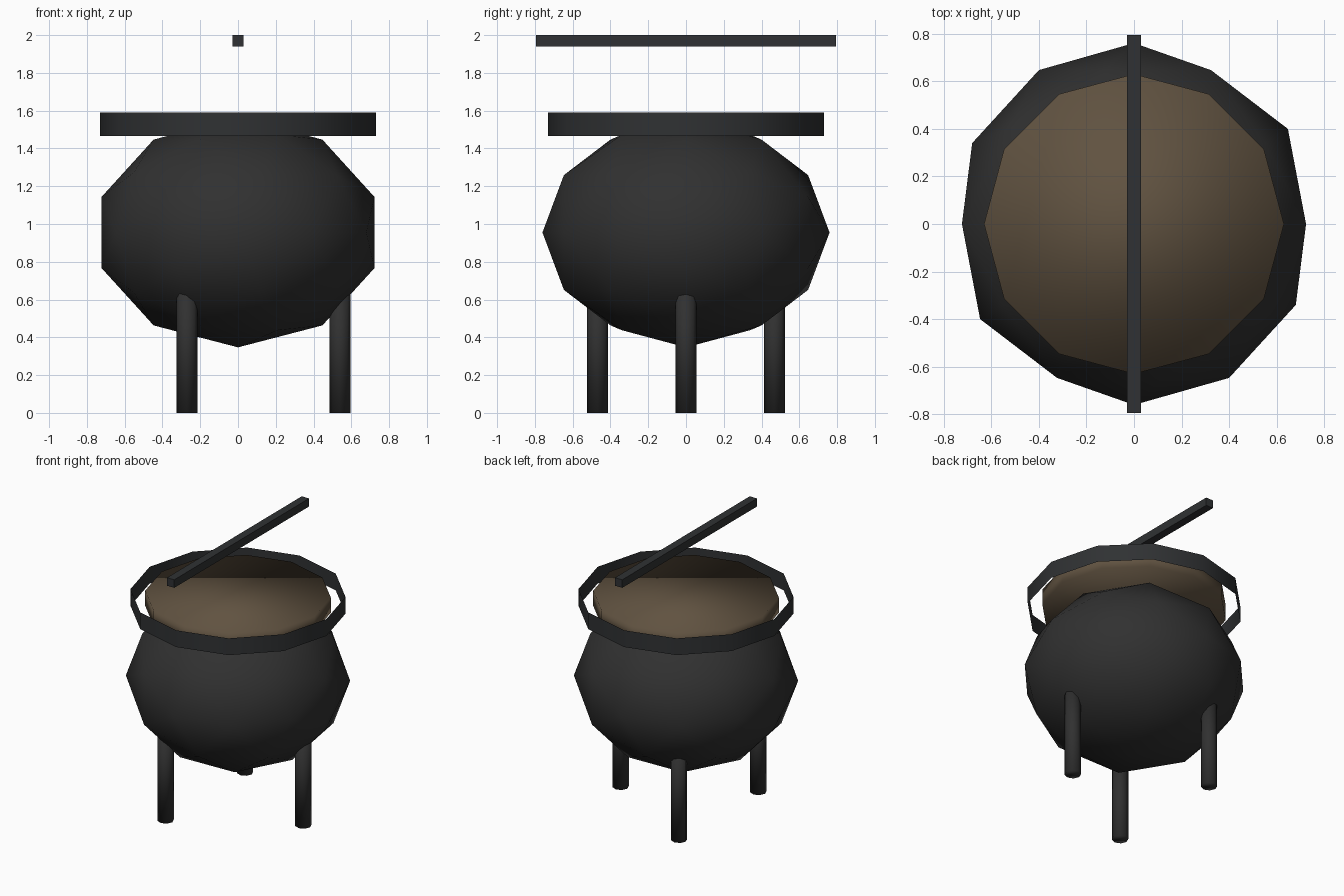
import bpy
from math import cos, sin, pi

if "Cube" in bpy.data.objects:
    bpy.data.objects.remove(bpy.data.objects["Cube"], do_unlink=True)


def material(name, colour):
    mat = bpy.data.materials.new(name)
    mat.use_nodes = True
    mat.diffuse_color = (*colour, 1)
    mat.node_tree.nodes["Principled BSDF"].inputs["Base Color"].default_value = (*colour, 1)
    return mat


def finish(name, mat, smooth=True):
    """Name and colour the newest object, and bake its transform."""
    obj = bpy.context.object
    obj.name = obj.data.name = name
    obj.data.materials.append(mat)
    bpy.ops.object.transform_apply(location=False, rotation=True, scale=True)
    if smooth:
        bpy.ops.object.shade_smooth()
    return obj


def cylinder(name, mat, sides, radius, bottom, top, x=0, y=0, fill="NGON"):
    bpy.ops.mesh.primitive_cylinder_add(
        vertices=sides, radius=radius, depth=top - bottom,
        location=(x, y, (bottom + top) / 2), end_fill_type=fill)
    return finish(name, mat)


iron = material("dark iron", (0.03, 0.03, 0.03))
steel = material("cool dark iron", (0.029, 0.031, 0.033))
brew = material("brown stew", (0.118, 0.085, 0.052))

# Pot: low-poly ball lying on its side, squashed in height
bpy.ops.mesh.primitive_ico_sphere_add(subdivisions=2, radius=0.76, rotation=(pi / 2, 0, 0))
pot = finish("pot_body", iron)
pot.scale.z = 0.8
pot.location.z = 0.955
bpy.ops.object.transform_apply(location=False, rotation=False, scale=True)

# Open rim band with the contents inside it
cylinder("rim_band", steel, 12, 0.73, 1.465, 1.59, fill="NOTHING")
cylinder("stew", brew, 12, 0.63, 1.468, 1.582)

# Three legs spaced evenly
for i in range(3):
    angle = i * 2 * pi / 3
    cylinder(f"leg_{i + 1}", iron, 8, 0.056, 0, 0.7, 0.54 * cos(angle), 0.54 * sin(angle))

# Straight bar handle above the pot
bpy.ops.mesh.primitive_cube_add(size=1, location=(0, 0, 1.97))
bpy.context.object.scale = (0.06, 1.59, 0.06)
finish("handle_bar", steel, smooth=False)
